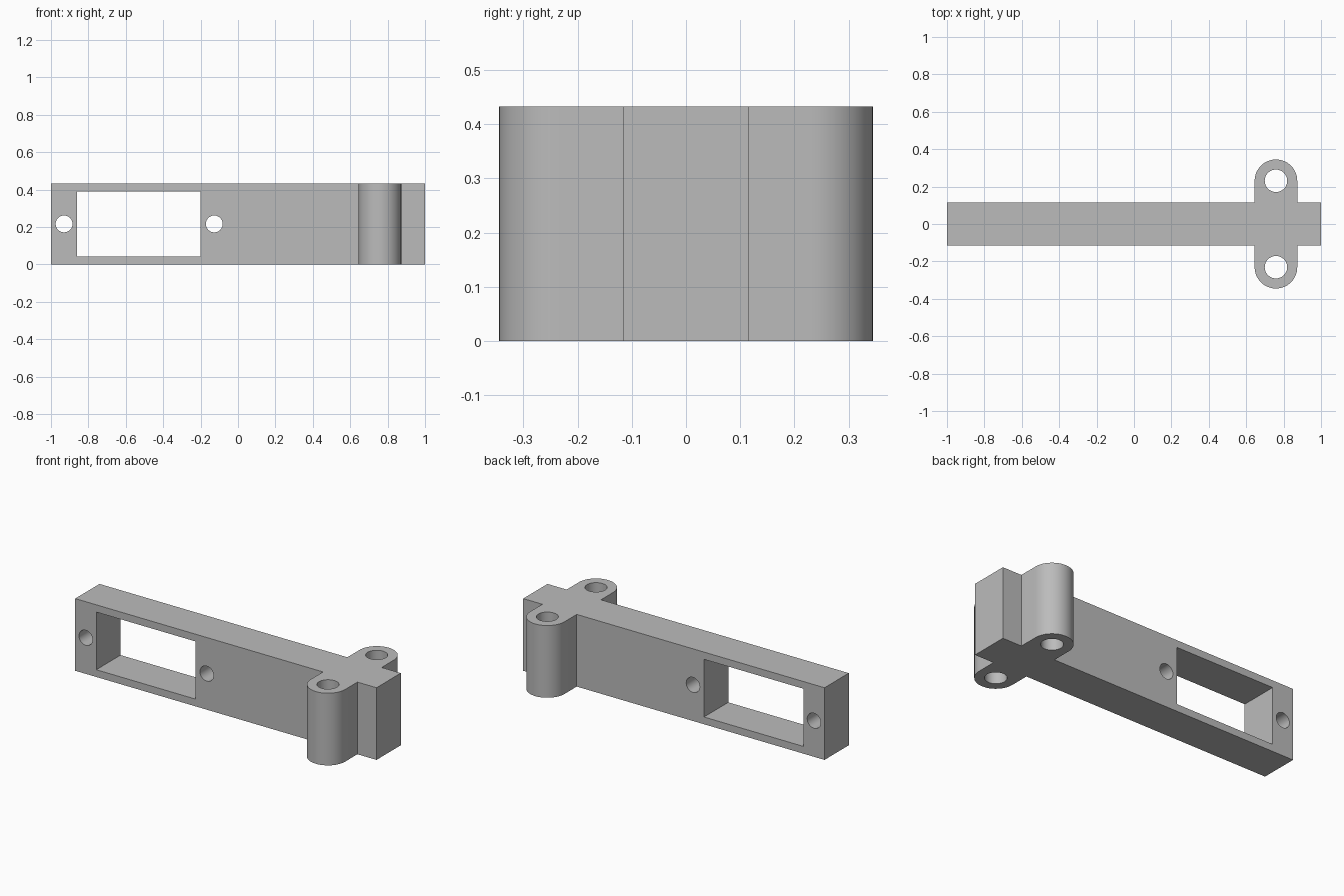
import bpy, bmesh, math
from mathutils import Matrix

cube = bpy.data.objects.get("Cube")
if cube:
    bpy.data.objects.remove(cube, do_unlink=True)

HEIGHT = 0.433
HALF_Y = 0.115          # half thickness of the bar
BOSS_X, BOSS_Y, BOSS_R = 0.759, 0.231, 0.114
SEGMENTS = 48

grey = bpy.data.materials.new("plain grey")
grey.use_nodes = True
colour = (0.5, 0.5, 0.5, 1)
grey.diffuse_color = colour
grey.node_tree.nodes["Principled BSDF"].inputs["Base Color"].default_value = colour


def make_object(name, bm):
    bmesh.ops.recalc_face_normals(bm, faces=bm.faces)
    mesh = bpy.data.meshes.new(name)
    bm.to_mesh(mesh)
    bm.free()
    mesh.materials.append(grey)
    obj = bpy.data.objects.new(name, mesh)
    bpy.context.collection.objects.link(obj)
    return obj


def add_cylinder(bm, radius, depth, location, rotation=Matrix()):
    bmesh.ops.create_cone(bm, cap_ends=True, segments=SEGMENTS, radius1=radius,
                          radius2=radius, depth=depth,
                          matrix=Matrix.Translation(location) @ rotation)


# Bar outline with a rounded screw boss on each side, extruded upward
def boss_arc(side):
    # Runs counter-clockwise: right to left at the back, left to right at the front
    start = 0 if side > 0 else math.pi
    steps = SEGMENTS // 2
    return [(BOSS_X + BOSS_R * math.cos(start + math.pi * i / steps),
             side * BOSS_Y + BOSS_R * math.sin(start + math.pi * i / steps))
            for i in range(steps + 1)]


left, right = BOSS_X + BOSS_R, BOSS_X - BOSS_R
outline = [(-1, -HALF_Y), (right, -HALF_Y), *boss_arc(-1), (left, -HALF_Y), (1, -HALF_Y),
           (1, HALF_Y), (left, HALF_Y), *boss_arc(1), (right, HALF_Y), (-1, HALF_Y)]
bm = bmesh.new()
base = bm.faces.new([bm.verts.new((x, y, 0)) for x, y in outline])
top = bmesh.ops.extrude_face_region(bm, geom=[base])["geom"]
bmesh.ops.translate(bm, vec=(0, 0, HEIGHT),
                    verts=[v for v in top if isinstance(v, bmesh.types.BMVert)])
bracket = make_object("servo_bracket", bm)

# Cutters: rectangular window, two horizontal holes, two vertical holes
bm = bmesh.new()
bmesh.ops.create_cube(bm, size=1, matrix=Matrix.Translation((-0.53, 0, HEIGHT / 2))
                      @ Matrix.Diagonal((0.66, 1, 0.346, 1)))
for x in (-0.93, -0.127):
    add_cylinder(bm, 0.045, 1, (x, 0, HEIGHT / 2), Matrix.Rotation(math.pi / 2, 4, 'X'))
for side in (-1, 1):
    add_cylinder(bm, 0.06, 1, (BOSS_X, side * BOSS_Y, HEIGHT / 2))
cutter = make_object("hole_cutter", bm)

cut = bracket.modifiers.new("holes", 'BOOLEAN')
cut.operation = 'DIFFERENCE'
cut.solver = 'EXACT'
cut.object = cutter

# Apply the cut, remove the helper, smooth the round walls
bpy.ops.object.select_all(action='DESELECT')
bracket.select_set(True)
bpy.context.view_layer.objects.active = bracket
bpy.ops.object.modifier_apply(modifier=cut.name)
bpy.data.objects.remove(cutter, do_unlink=True)
bpy.ops.object.shade_smooth_by_angle(angle=math.radians(30))
